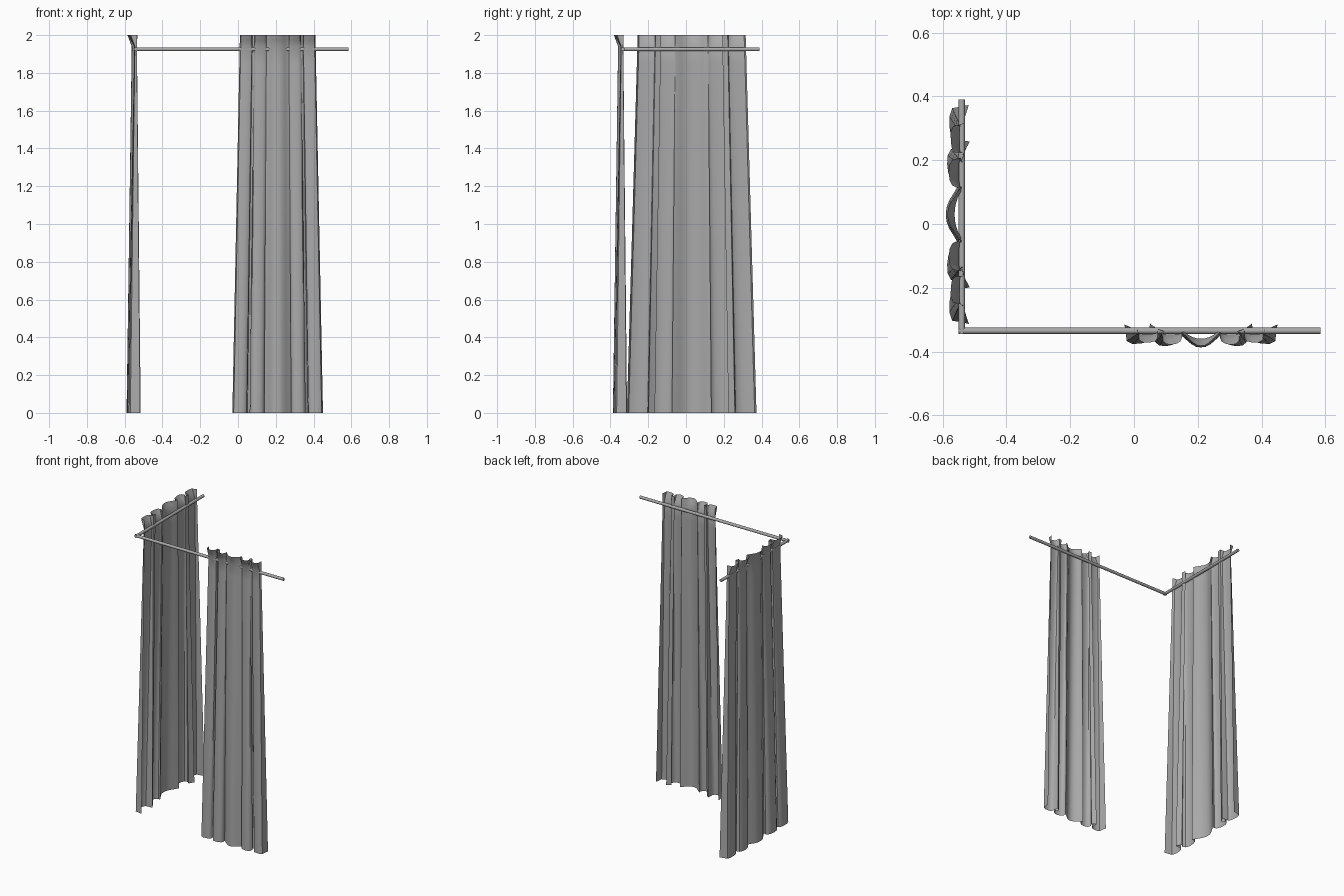
import bpy, bmesh, math

cube = bpy.data.objects.get("Cube")
if cube:
    bpy.data.objects.remove(cube, do_unlink=True)

grey = bpy.data.materials.new("plain_grey")
grey.use_nodes = True
COLOUR = (0.4, 0.4, 0.4, 1)
grey.diffuse_color = COLOUR
grey.node_tree.nodes["Principled BSDF"].inputs["Base Color"].default_value = COLOUR

ROD_HEIGHT = 1.925
HEIGHT = 2.0
WAIST = 1.94

# Half of the hem outline: distance from the middle, distance forward of the rod
HALF_FOLDS = [
    (0, .05), (.015, .048), (.03, .04), (.045, .027), (.06, .014), (.073, .004),
    (.071, .02), (.077, .034), (.09, .042), (.11, .046), (.13, .044), (.143, .034),
    (.148, .015), (.136, -.004), (.149, -.014), (.16, -.025), (.162, -.005),
    (.163, .022), (.172, .034), (.19, .038), (.215, .039), (.233, .03),
    (.236, .005), (.24, -.022),
]
FOLDS = [(-u, v) for u, v in reversed(HALF_FOLDS[1:])] + HALF_FOLDS


def fold_depth(u, v, z):
    """Folds flatten toward the rod, then flare out above it."""
    waist = v * (.45 if abs(u) < .05 else .2)
    if z <= WAIST:
        return v + (waist - v) * z / WAIST
    top = v * .9 if v > 0 else v * .3
    return waist + (top - waist) * (z - WAIST) / (HEIGHT - WAIST)


def finish(obj, name):
    obj.name = name
    obj.data.name = name
    obj.data.materials.append(grey)
    bpy.ops.object.select_all(action='DESELECT')
    obj.select_set(True)
    bpy.context.view_layer.objects.active = obj
    bpy.ops.object.shade_smooth_by_angle(angle=math.radians(40))


def curtain(name, location, width_scale, turn):
    bm = bmesh.new()
    rows = []
    for z in (0, .4, .8, 1.2, 1.6, 1.85, WAIST, 1.97, HEIGHT):
        taper = 1 - .167 * z / HEIGHT
        rows.append([bm.verts.new((u * taper * width_scale, -fold_depth(u, v, z), z))
                     for u, v in FOLDS])
    for low, high in zip(rows, rows[1:]):
        for i in range(len(FOLDS) - 1):
            bm.faces.new((low[i], low[i + 1], high[i + 1], high[i]))
    mesh = bpy.data.meshes.new(name)
    bm.to_mesh(mesh)
    bm.free()
    obj = bpy.data.objects.new(name, mesh)
    bpy.context.collection.objects.link(obj)
    obj.location = location
    obj.rotation_euler.z = turn
    finish(obj, name)


def rod(name, centre, length, rotation):
    bpy.ops.mesh.primitive_cylinder_add(vertices=16, radius=.01, depth=length,
                                        location=centre, rotation=rotation)
    finish(bpy.context.object, name)


# Hanging cloth panels
curtain("front_curtain", (.21, -.337, 0), 1, 0)
curtain("side_curtain", (-.54, .03, 0), 1.43, -math.pi / 2)

# Rods meeting at the corner
rod("front_rod", (.0175, -.335, ROD_HEIGHT), 1.135, (0, math.pi / 2, 0))
rod("side_rod", (-.54, .0225, ROD_HEIGHT), .735, (math.pi / 2, 0, 0))
